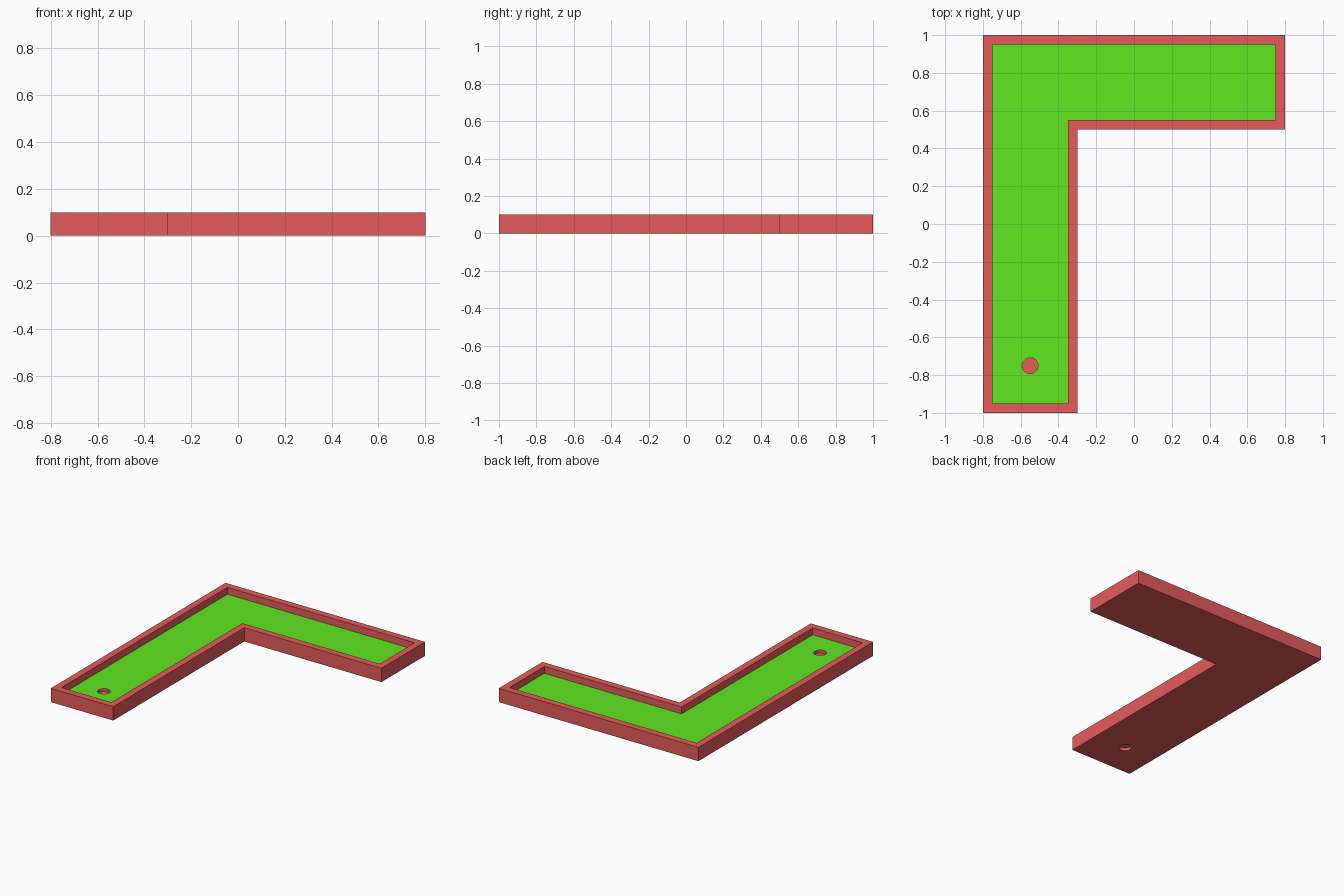
import bpy
import bmesh

if "Cube" in bpy.data.objects:
    bpy.data.objects.remove(bpy.data.objects["Cube"])


def material(name, color):
    m = bpy.data.materials.new(name)
    m.diffuse_color = color
    m.use_nodes = True
    m.node_tree.nodes["Principled BSDF"].inputs["Base Color"].default_value = m.diffuse_color
    return m


red = material("red_frame", (0.80, 0.105, 0.105, 1))
green = material("green_turf", (0.115, 0.80, 0.015, 1))

HEIGHT, FLOOR, CUP_R = 0.10, 0.05, 0.042
CUP_X, CUP_Y = -0.55, -0.75


def l_outline(t):
    """Corners of the L, counter-clockwise, moved inwards by t."""
    return [(-0.8 + t, -1 + t), (-0.3 - t, -1 + t), (-0.3 - t, 0.5 + t),
            (0.8 - t, 0.5 + t), (0.8 - t, 1 - t), (-0.8 + t, 1 - t)]


# L-shaped tray: underside, outer walls, rim, inner walls, turf floor
bm = bmesh.new()
rings = [[bm.verts.new((x, y, z)) for x, y in l_outline(t)]
         for t, z in ((0, 0), (0, HEIGHT), (0.05, HEIGHT), (0.05, FLOOR))]
for a, b in zip(rings, rings[1:]):
    for i in range(6):
        j = (i + 1) % 6
        bm.faces.new((a[i], a[j], b[j], b[i]))
bm.faces.new(rings[0][::-1])
turf = bm.faces.new(rings[-1])
turf.material_index = 1
mesh = bpy.data.meshes.new("course_tray")
bm.to_mesh(mesh)
bm.free()
mesh.materials.append(red)
mesh.materials.append(green)
tray = bpy.data.objects.new("course_tray", mesh)
bpy.context.collection.objects.link(tray)

# Cup: round recess from above and below, with a thin floor between
cutters = []
for z0, z1 in ((0.028, 0.2), (-0.1, 0.022)):
    bpy.ops.mesh.primitive_cylinder_add(
        vertices=32, radius=CUP_R, depth=z1 - z0,
        location=(CUP_X, CUP_Y, (z0 + z1) / 2))
    cutter = bpy.context.object
    cutter.name = "cup_cutter"
    cutter.hide_render = True
    cutter.data.materials.append(red)
    mod = tray.modifiers.new("cup", 'BOOLEAN')
    mod.operation = 'DIFFERENCE'
    mod.solver = 'EXACT'
    mod.object = cutter
    cutters.append(cutter)

# Apply the cuts and drop the cutters
bpy.context.view_layer.update()
deps = bpy.context.evaluated_depsgraph_get()
cut_mesh = bpy.data.meshes.new_from_object(tray.evaluated_get(deps))
tray.modifiers.clear()
tray.data = cut_mesh
for cutter in cutters:
    bpy.data.objects.remove(cutter, do_unlink=True)
